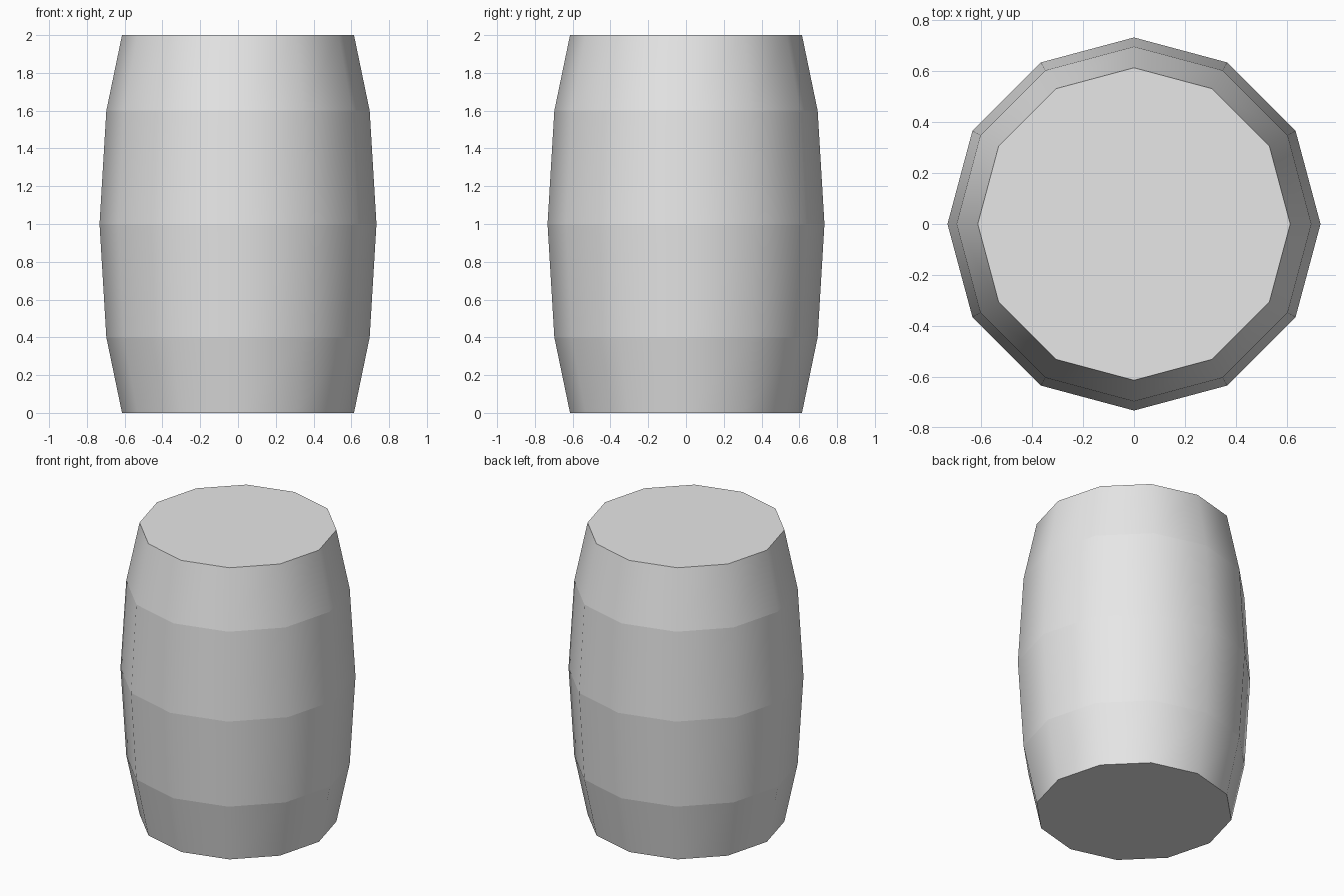
import bpy
import bmesh
from math import cos, sin, tau

if "Cube" in bpy.data.objects:
    bpy.data.objects.remove(bpy.data.objects["Cube"], do_unlink=True)

# Single plain grey
grey = bpy.data.materials.new("plain_grey")
grey.use_nodes = True
colour = (0.8, 0.8, 0.8, 1)
grey.diffuse_color = colour
grey.node_tree.nodes["Principled BSDF"].inputs["Base Color"].default_value = colour

SIDES = 12
PROFILE = [(0.614, 0), (0.697, 0.4), (0.733, 1), (0.697, 1.6), (0.614, 2)]

# Barrel body: stacked rings of a bulging profile
bm = bmesh.new()
rings = []
for radius, z in PROFILE:
    angles = [tau * i / SIDES for i in range(SIDES)]
    rings.append([bm.verts.new((radius * cos(a), radius * sin(a), z)) for a in angles])

for low, high in zip(rings, rings[1:]):
    for i in range(SIDES):
        j = (i + 1) % SIDES
        face = bm.faces.new((low[i], low[j], high[j], high[i]))
        face.smooth = True

# Flat end caps
bm.faces.new(rings[-1])
bm.faces.new(reversed(rings[0]))

# Crisp bands: smooth around the barrel, sharp between rings
for edge in bm.edges:
    a, b = edge.verts
    if abs(a.co.z - b.co.z) < 0.01:
        edge.smooth = False

mesh = bpy.data.meshes.new("barrel")
bm.to_mesh(mesh)
bm.free()
mesh.materials.append(grey)
barrel = bpy.data.objects.new("barrel", mesh)
bpy.context.collection.objects.link(barrel)
